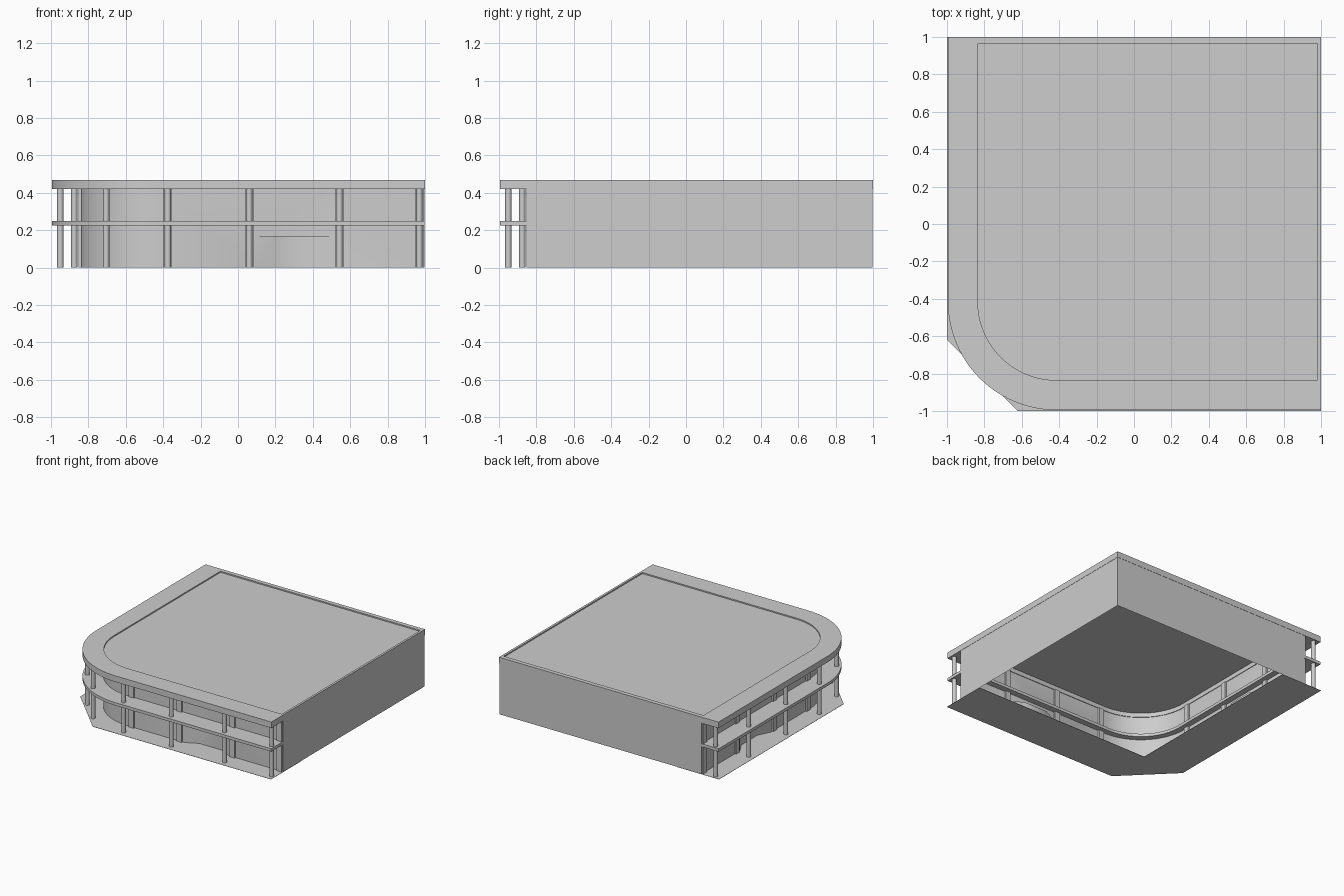
import bpy, bmesh, math
from mathutils import Vector

if "Cube" in bpy.data.objects:
    bpy.data.objects.remove(bpy.data.objects["Cube"], do_unlink=True)

GREY = (0.61, 0.61, 0.61, 1)
grey = bpy.data.materials.new("plain_grey")
grey.use_nodes = True
grey.diffuse_color = GREY
grey.node_tree.nodes["Principled BSDF"].inputs["Base Color"].default_value = GREY


def finish(name, bm):
    mesh = bpy.data.meshes.new(name)
    bm.to_mesh(mesh)
    bm.free()
    mesh.materials.append(grey)
    obj = bpy.data.objects.new(name, mesh)
    bpy.context.collection.objects.link(obj)
    bpy.ops.object.select_all(action="DESELECT")
    obj.select_set(True)
    bpy.context.view_layer.objects.active = obj
    bpy.ops.object.shade_smooth_by_angle(angle=math.radians(30))


def prism(name, points, z0, z1):
    """Solid slab from a flat outline."""
    bm = bmesh.new()
    face = bm.faces.new([bm.verts.new((x, y, z0)) for x, y in points])
    new = bmesh.ops.extrude_face_region(bm, geom=[face])["geom"]
    verts = [g for g in new if isinstance(g, bmesh.types.BMVert)]
    bmesh.ops.translate(bm, verts=verts, vec=(0, 0, z1 - z0))
    bmesh.ops.recalc_face_normals(bm, faces=bm.faces)
    finish(name, bm)


def ring(name, outer, inner, z0, z1):
    """Flat closed band between two matching outlines."""
    bm = bmesh.new()
    loops = [[bm.verts.new((x, y, z)) for x, y in pts]
             for pts, z in ((outer, z0), (outer, z1), (inner, z1), (inner, z0))]
    n = len(outer)
    for k in range(4):
        a, b = loops[k], loops[(k + 1) % 4]
        for i in range(n):
            j = (i + 1) % n
            bm.faces.new((a[i], a[j], b[j], b[i]))
    bmesh.ops.recalc_face_normals(bm, faces=bm.faces)
    finish(name, bm)


CENTRE, STEPS = -0.415, 24


def corner(edge):
    """Quarter curve from the -x side round to the -y side."""
    r = CENTRE - edge
    return [(CENTRE + r * math.cos(a), CENTRE + r * math.sin(a))
            for a in (math.pi + math.pi / 2 * i / STEPS for i in range(STEPS + 1))]


def outline(edge, far_x, far_y):
    return corner(edge) + [(far_x, edge), (far_x, far_y), (edge, far_y)]


def swap(points):
    return [(y, x) for x, y in reversed(points)]


# Ground strip along the two open sides
prism("ground_strip", [(1, -1), (1, -0.62), (-0.62, -0.62), (-0.62, 1),
                       (-1, 1), (-1, -0.62), (-0.62, -1)], 0, 0.002)

# Wall shell, with a shallow splayed entrance recess on each open side
WALL, FAR, BASE, DOOR_TOP, TOP = -0.84, 0.998, 0.001, 0.168, 0.42
DEPTH = 0.05
recess = [(0.1, WALL), (0.2, WALL + DEPTH), (0.41, WALL + DEPTH), (0.5, WALL)]
front, side = recess, swap(recess)
path = (corner(WALL) + [front[0], front[-1], (FAR, WALL), (FAR, FAR), (WALL, FAR)]
        + [side[0], side[-1]])
doors = {front[0]: front, side[0]: side}
jambs = {p for door in doors.values() for p in (door[0], door[-1])}

bm = bmesh.new()
cache = {}


def vert(point, z):
    key = (*point, z)
    if key not in cache:
        cache[key] = bm.verts.new(key)
    return cache[key]


for p, q in zip(path, path[1:] + path[:1]):
    if p in doors:
        door = doors[p]
        bm.faces.new([vert(p, DOOR_TOP), vert(q, DOOR_TOP), vert(q, TOP), vert(p, TOP)])
        bm.faces.new([vert(d, DOOR_TOP) for d in door])
        for a, b in zip(door, door[1:]):
            bm.faces.new([vert(a, BASE), vert(b, BASE), vert(b, DOOR_TOP), vert(a, DOOR_TOP)])
        continue
    loop = [vert(p, BASE), vert(q, BASE)]
    if q in jambs:
        loop.append(vert(q, DOOR_TOP))
    loop += [vert(q, TOP), vert(p, TOP)]
    if p in jambs:
        loop.append(vert(p, DOOR_TOP))
    bm.faces.new(loop)
finish("walls", bm)

# Balcony slab following the open sides
EDGE, INNER = -0.995, -0.79
outer_path = [(EDGE, FAR)] + corner(EDGE) + [(FAR, EDGE)]
inner_path = [(INNER, 0.99)] + corner(INNER) + [(0.99, INNER)]
prism("balcony", outer_path + [(FAR, WALL), (0.99, WALL)] + inner_path[::-1]
      + [(WALL, 0.99), (WALL, FAR)], 0.226, 0.25)

# Roof rim, with a thin sunken deck inside it
rim_inner = outline(-0.835, 0.982, 0.965)
ring("roof_rim", outline(EDGE, 1, 1), rim_inner, TOP, 0.47)
prism("roof_deck", rim_inner, 0.455, 0.46)

# Columns at the slab edge, mirrored across the diagonal
spots = [(x, -0.95) for x in (0.97, 0.543, 0.06, -0.375)] + [(-0.705, -0.875)]
for i, (x, y) in enumerate(spots):
    for label, (px, py) in (("front", (x, y)), ("side", (y, x))):
        bm = bmesh.new()
        bmesh.ops.create_cone(bm, cap_ends=True, segments=16, radius1=0.017,
                              radius2=0.017, depth=TOP - BASE)
        bmesh.ops.translate(bm, verts=bm.verts, vec=Vector((px, py, (TOP + BASE) / 2)))
        finish(f"{label}_column_{i + 1}", bm)

# Shallow pilasters on the walls behind the straight columns
for i, (x, _) in enumerate(spots[:4]):
    a, b = x - 0.023, x + 0.023
    block = [(a, -0.852), (b, -0.852), (b, -0.825), (a, -0.825)]
    prism(f"front_pilaster_{i + 1}", block, BASE, TOP)
    prism(f"side_pilaster_{i + 1}", swap(block), BASE, TOP)
